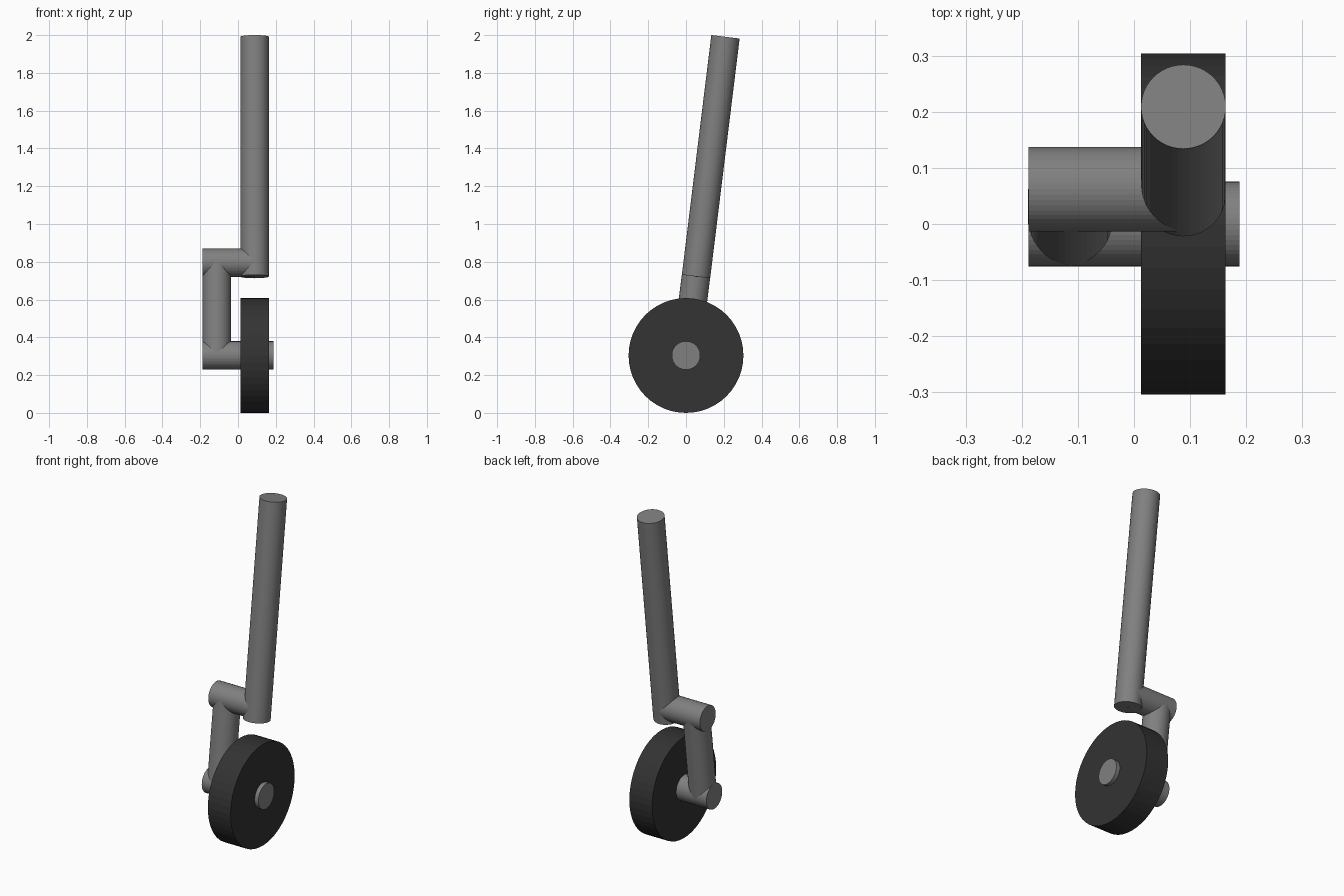
import bpy
from mathutils import Vector

cube = bpy.data.objects.get("Cube")
if cube:
    bpy.data.objects.remove(cube, do_unlink=True)


def make_material(name, grey):
    mat = bpy.data.materials.new(name)
    mat.use_nodes = True
    colour = (grey, grey, grey, 1)
    mat.diffuse_color = colour
    mat.node_tree.nodes["Principled BSDF"].inputs["Base Color"].default_value = colour
    return mat


metal = make_material("grey metal", 0.216)
rubber = make_material("dark rubber", 0.033)


def rod(name, start, end, radius, mat):
    """Faceted cylinder running between two points."""
    start, end = Vector(start), Vector(end)
    axis = end - start
    bpy.ops.mesh.primitive_cylinder_add(
        vertices=48, radius=radius, depth=axis.length, location=(start + end) / 2,
        rotation=axis.to_track_quat("Z", "Y").to_euler())
    obj = bpy.context.object
    obj.name = name
    obj.data.materials.append(mat)
    return obj


tube = 0.0755
wheel_radius = 0.304
wheel_x, link_x, side = 0.088, -0.113, 0.188
arm_y, arm_z = 0.062, 0.795

# Wheel and its axle
rod("wheel", (wheel_x - tube, 0, wheel_radius), (wheel_x + tube, 0, wheel_radius),
    wheel_radius, rubber)
rod("axle", (-side, 0, wheel_radius), (side, 0, wheel_radius), tube, metal)

# Offset link and cross arm
rod("lower_link", (link_x, 0, wheel_radius), (link_x, arm_y, arm_z), tube, metal)
rod("cross_arm", (-side, arm_y, arm_z), (wheel_x, arm_y, arm_z), tube, metal)

# Long leaning strut
rod("main_strut", (wheel_x, 0.053, 0.722), (wheel_x, 0.209, 1.991), tube, metal)
